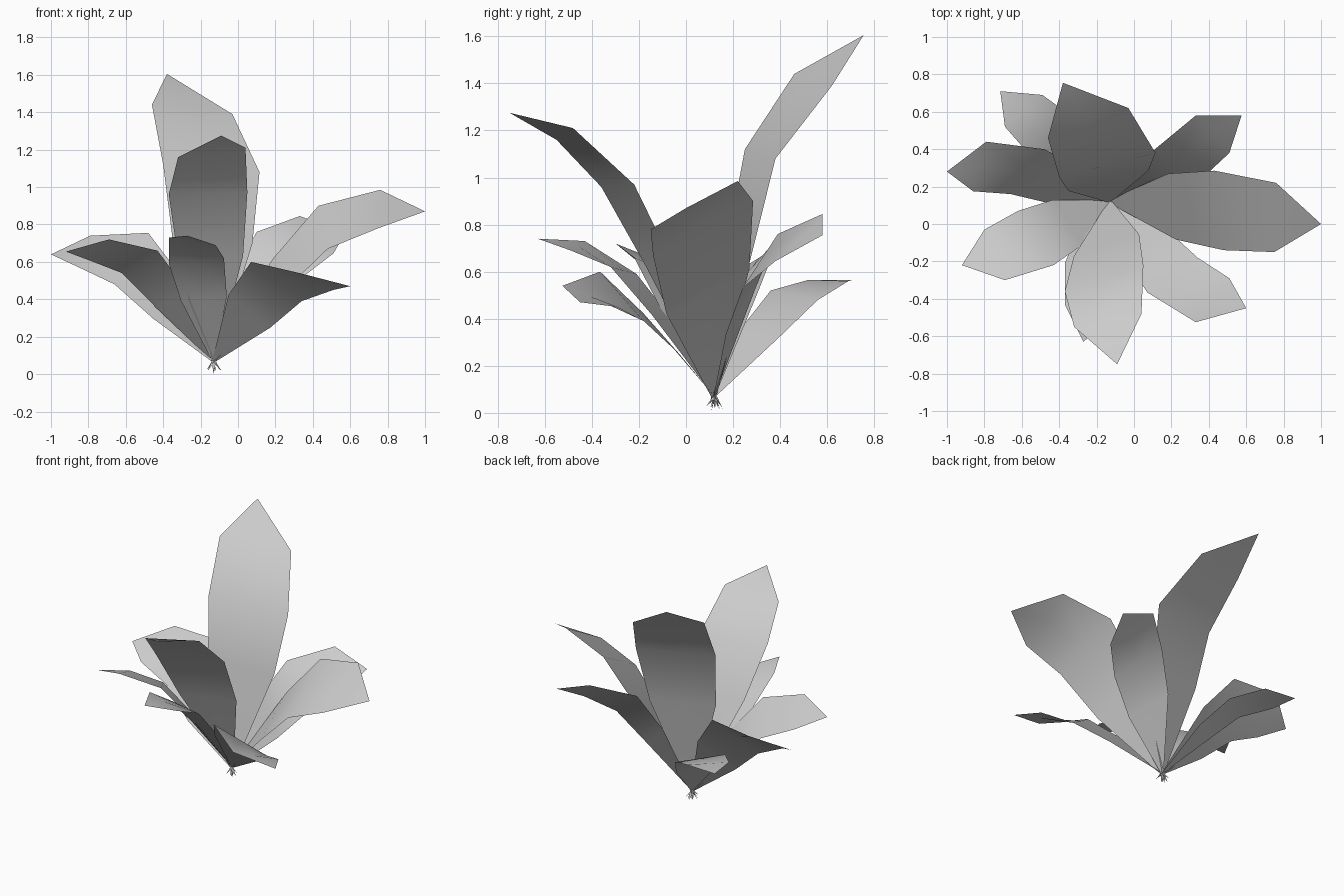
import bpy
from mathutils import Vector as V

if "Cube" in bpy.data.objects:
    bpy.data.objects.remove(bpy.data.objects["Cube"])

CROWN = V((-0.13, 0.12, 0.07))


def mesh_object(name, verts, faces):
    me = bpy.data.meshes.new(name)
    me.from_pydata(verts, [], faces)
    me.update()
    ob = bpy.data.objects.new(name, me)
    bpy.context.collection.objects.link(ob)
    for p in me.polygons:
        p.use_smooth = True
    return ob


def leaf(name, tip, shoulder, waist):
    """Low-poly blade: tip, two edge points at the shoulder, two at the waist.
    The lower blade tapers from the waist to the crown, ending in a short root tail."""
    sl, sr = map(V, shoulder)
    wl, wr = map(V, waist)
    mid, half = (wl + wr) / 2, (wr - wl) / 2
    d = mid - CROWN
    low = CROWN + V((d.x * 0.57, d.y * 0.57, d.z * 0.625))
    tail = CROWN - d.normalized() * 0.065
    tail.z = max(tail.z, 0)
    rows = [(sl, sr), (wl, wr)]
    for centre, width in ((low, 0.83), (CROWN, 0.05)):
        rows.append((centre - half * width, centre + half * width))
    # centre column gives each row a midrib
    verts, faces = [V(tip)], [(0, 1, 2), (0, 2, 3)]
    for a, b in rows:
        verts += [a, (a + b) / 2, b]
    for r in range(len(rows) - 1):
        for c in (1, 2):
            i = r * 3 + c
            faces.append((i, i + 3, i + 4, i + 1))
    n = len(verts)
    verts.append(tail)
    faces += [(n - 3, n, n - 2), (n - 2, n, n - 1)]
    return mesh_object(name, verts, faces)


# Upright leaves
leaf("tall_back_leaf", (-0.38, 0.755, 1.605),
     ((-0.46, 0.46, 1.44), (-0.03, 0.62, 1.39)),
     ((-0.40, 0.25, 1.12), (0.115, 0.38, 1.08)))
leaf("tall_front_leaf", (-0.09, -0.75, 1.275),
     ((-0.32, -0.55, 1.16), (0.04, -0.48, 1.21)),
     ((-0.37, -0.36, 0.96), (0.05, -0.22, 0.97)))
leaf("right_leaf", (1.0, 0.0, 0.87),
     ((0.76, 0.22, 0.985), (0.75, -0.15, 0.78)),
     ((0.43, 0.285, 0.90), (0.48, -0.14, 0.67)))

# Lower spreading leaves
leaf("low_front_leaf", (-0.27, -0.63, 0.74),
     ((-0.37, -0.43, 0.73), (-0.12, -0.49, 0.69)),
     ((-0.37, -0.21, 0.59), (-0.075, -0.32, 0.62)))
leaf("front_right_leaf", (0.60, -0.45, 0.47),
     ((0.33, -0.525, 0.54), (0.51, -0.29, 0.45)),
     ((0.07, -0.365, 0.60), (0.34, -0.18, 0.39)))
leaf("front_left_leaf", (-0.92, -0.22, 0.655),
     ((-0.80, -0.03, 0.61), (-0.69, -0.30, 0.72)),
     ((-0.62, 0.07, 0.54), (-0.43, -0.22, 0.66)))
leaf("left_leaf", (-1.0, 0.28, 0.64),
     ((-0.79, 0.44, 0.74), (-0.86, 0.175, 0.575)),
     ((-0.48, 0.40, 0.755), (-0.66, 0.16, 0.48)))
leaf("back_right_leaf", (0.575, 0.58, 0.755),
     ((0.33, 0.58, 0.845), (0.51, 0.38, 0.645)),
     ((0.10, 0.39, 0.76), (0.36, 0.24, 0.53)))
leaf("back_left_leaf", (-0.715, 0.71, 0.565),
     ((-0.69, 0.52, 0.565), (-0.49, 0.69, 0.56)),
     ((-0.55, 0.36, 0.52), (-0.31, 0.56, 0.48)))

# Thin root spikes under the crown
spikes = [(-0.13, 0.12, 0.0), (-0.17, 0.10, 0.04), (-0.10, 0.10, 0.03), (-0.15, 0.15, 0.03)]
verts, faces = [], []
for i, s in enumerate(spikes):
    side = V((0.012, 0, 0)) if i % 2 == 0 else V((0, 0.012, 0))
    n = len(verts)
    verts += [CROWN - side, CROWN + side, V(s)]
    faces.append((n, n + 1, n + 2))
mesh_object("roots", verts, faces)
